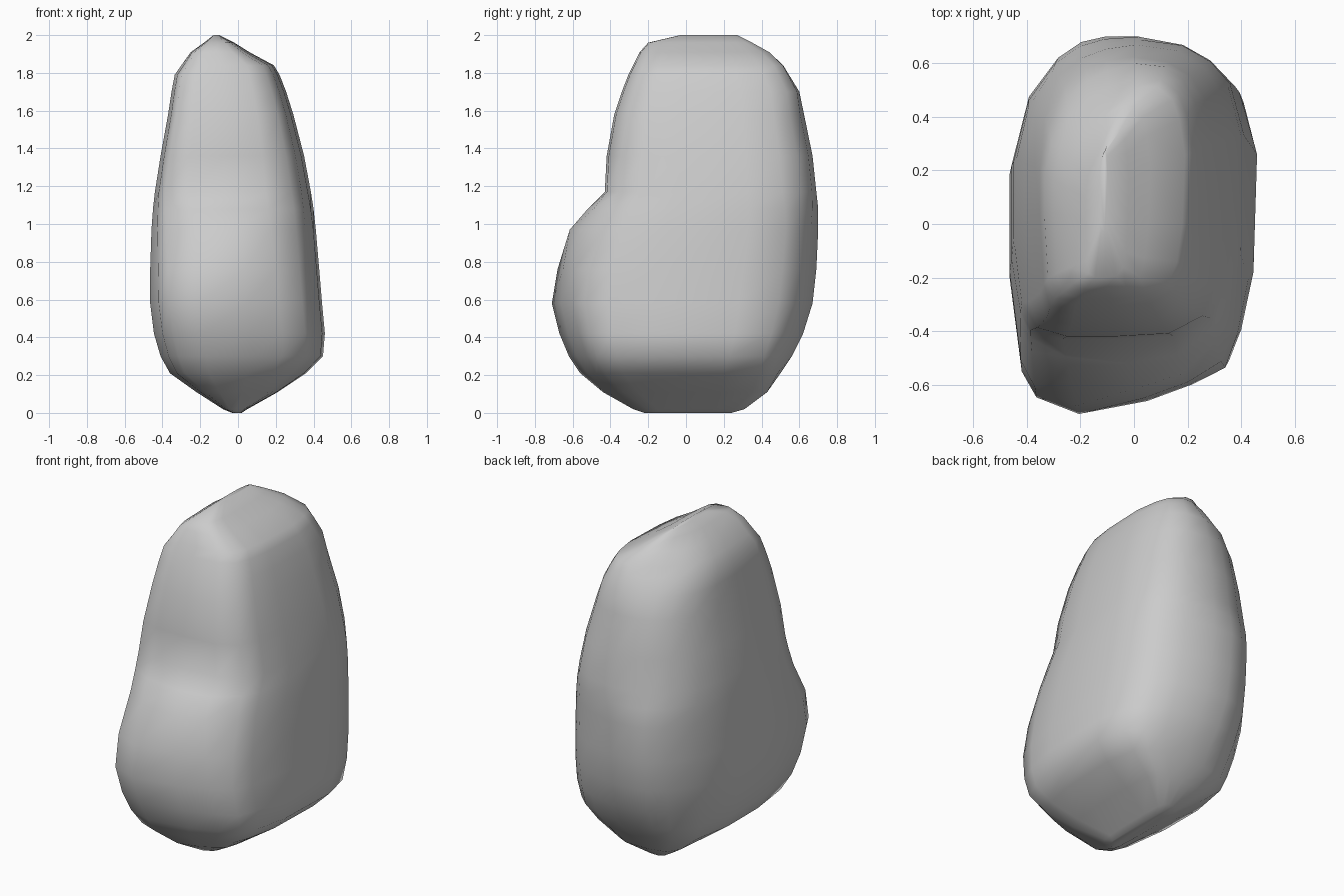
import bpy, bmesh

# Outline of the boulder in plan: bulging lower half and squarer upper half
LOWER = [(-1, -.26), (-.9, -.77), (-.78, -.91), (-.43, -1), (.13, -.93), (.5, -.84),
         (.77, -.75), (.87, -.57), (.97, -.24), (1, .44), (.89, .74), (.7, .86),
         (.48, .94), (.1, 1), (-.2, 1), (-.4, .97), (-.6, .88), (-.85, .66), (-1, .27)]
UPPER = [(-1, -.2), (-.95, -.76), (-.87, -.94), (-.58, -1), (-.1, -1), (.42, -.98),
         (.75, -.86), (.88, -.65), (.96, -.3), (1, .35), (.92, .68), (.76, .85),
         (.5, .96), (.1, 1), (-.2, .97), (-.43, .91), (-.67, .79), (-.89, .55), (-1, .2)]


def variant(base, changes):
    return [changes.get(i, p) for i, p in enumerate(base)]


# Squarer back underneath, receding corners on the bulge's shoulder, chopped rear left at the top
BOTTOM = variant(LOWER, {10: (.93, .82), 11: (.8, .93), 12: (.5, 1), 16: (-.68, .95), 17: (-.9, .78)})
SHOULDER = variant(LOWER, {1: (-.93, -.62), 2: (-.83, -.77), 3: (-.5, -.93), 4: (.05, -1),
                           5: (.45, -.92), 6: (.76, -.72)})
TOP = variant(UPPER, {11: (.82, .88), 12: (.6, 1), 13: (.3, 1), 14: (-.1, .9), 15: (-.4, .77),
                      16: (-.67, .6), 17: (-.9, .38), 18: (-1, .1)})
PLANS = [(-1, BOTTOM), (.1, BOTTOM), (.35, LOWER), (.7, LOWER), (1.0, SHOULDER),
         (1.17, UPPER), (1.6, UPPER), (1.88, TOP), (3, TOP)]

# Levels: z, left, right, front, back
LEVELS = [
    (0.00, -.03, .02, -.22, .24),
    (0.02, -.08, .05, -.28, .31),
    (0.11, -.22, .21, -.44, .43),
    (0.21, -.36, .36, -.56, .50),
    (0.30, -.41, .45, -.62, .56),
    (0.42, -.445, .46, -.67, .62),
    (0.58, -.465, .445, -.71, .67),
    (0.76, -.465, .43, -.69, .69),
    (0.97, -.458, .412, -.62, .70),
    (1.08, -.45, .40, -.52, .70),
    (1.17, -.44, .386, -.43, .69),
    (1.36, -.41, .35, -.42, .67),
    (1.58, -.37, .293, -.38, .625),
    (1.70, -.352, .255, -.34, .60),
    (1.79, -.335, .22, -.305, .545),
    (1.84, -.30, .19, -.28, .515),
    (1.91, -.25, .06, -.245, .44),
    (1.96, -.18, -.02, -.20, .35),
    (2.00, -.13, -.10, -.03, .27)]


def ring(bm, z, left, right, front, back):
    (z0, low), (z1, high) = next((a, b) for a, b in zip(PLANS, PLANS[1:]) if a[0] <= z < b[0])
    t = (z - z0) / (z1 - z0)
    verts = []
    for (ua, va), (ub, vb) in zip(low, high):
        u, v = ua + (ub - ua) * t, va + (vb - va) * t
        verts.append(bm.verts.new(((left + right) / 2 + u * (right - left) / 2,
                                   (front + back) / 2 + v * (back - front) / 2, z)))
    return verts


# Boulder: loft through the levels and cap both ridges
bm = bmesh.new()
rings = [ring(bm, *lv) for lv in LEVELS]
n = len(LOWER)
for a, b in zip(rings, rings[1:]):
    for i in range(n):
        j = (i + 1) % n
        bm.faces.new((a[i], a[j], b[j], b[i]))
bm.faces.new(rings[0][::-1])
bm.faces.new(rings[-1])
bmesh.ops.recalc_face_normals(bm, faces=bm.faces)
for f in bm.faces:
    f.smooth = True

mesh = bpy.data.meshes.new("boulder")
bm.to_mesh(mesh)
bm.free()
boulder = bpy.data.objects.new("boulder", mesh)
bpy.context.collection.objects.link(boulder)
